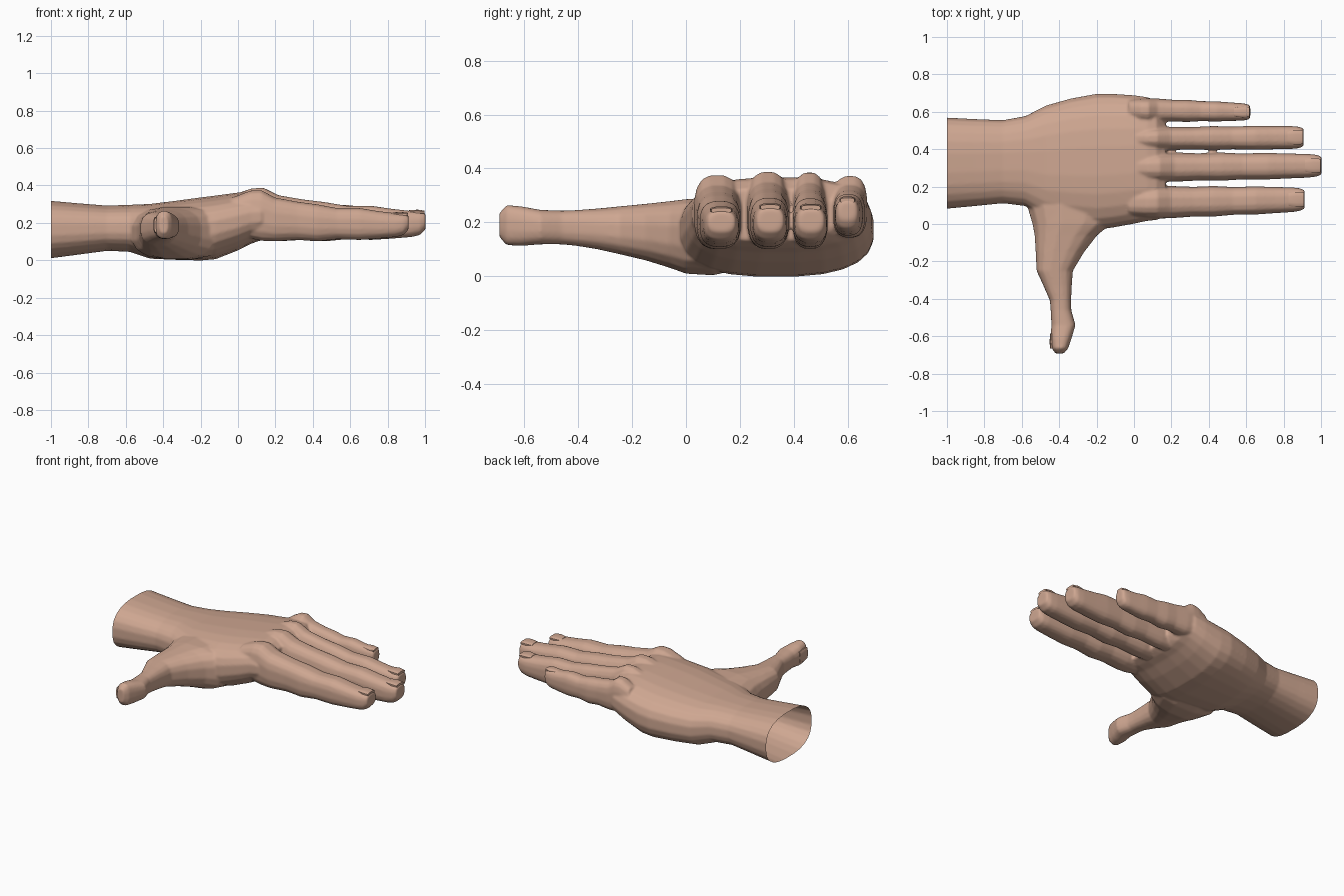
import bpy, bmesh, math

if "Cube" in bpy.data.objects:
    bpy.data.objects.remove(bpy.data.objects["Cube"])

skin = bpy.data.materials.new("skin")
skin.diffuse_color = (0.62, 0.385, 0.285, 1)
skin.use_nodes = True
skin.node_tree.nodes["Principled BSDF"].inputs["Base Color"].default_value = skin.diffuse_color


def loft(bm, sections, axis="x", sides=16, power=2.6):
    """Skin rounded-box rings; each section is (t, side_min, side_max, z_min, z_max)."""
    rings = []
    for t, a0, a1, z0, z1 in sections:
        ring = []
        for i in range(sides):
            ang = 2 * math.pi * (i + 0.5) / sides
            c, s = math.cos(ang), math.sin(ang)
            a = (a0 + a1) / 2 + (a1 - a0) / 2 * math.copysign(abs(c) ** (2 / power), c)
            z = (z0 + z1) / 2 + (z1 - z0) / 2 * math.copysign(abs(s) ** (2 / power), s)
            ring.append(bm.verts.new((t, a, z) if axis == "x" else (a, t, z)))
        rings.append(ring)
    for r0, r1 in zip(rings, rings[1:]):
        for i in range(sides):
            j = (i + 1) % sides
            bm.faces.new((r0[i], r0[j], r1[j], r1[i]))
    bm.faces.new(rings[0])
    bm.faces.new(rings[-1])


def make_object(name, bm):
    bmesh.ops.recalc_face_normals(bm, faces=bm.faces[:])
    mesh = bpy.data.meshes.new(name)
    bm.to_mesh(mesh)
    bm.free()
    mesh.materials.append(skin)
    obj = bpy.data.objects.new(name, mesh)
    bpy.context.collection.objects.link(obj)
    bpy.ops.object.select_all(action="DESELECT")
    obj.select_set(True)
    bpy.context.view_layer.objects.active = obj
    return obj


hand = bmesh.new()

# wrist and palm
loft(hand, [
    (-1.04, 0.077, 0.572, 0.005, 0.322),
    (-0.85, 0.095, 0.562, 0.03, 0.305),
    (-0.70, 0.11, 0.556, 0.05, 0.293),
    (-0.58, 0.095, 0.578, 0.045, 0.297),
    (-0.47, 0.02, 0.635, 0.008, 0.302),
    (-0.34, -0.01, 0.672, 0.002, 0.318),
    (-0.20, -0.03, 0.698, -0.002, 0.337),
    (-0.12, -0.022, 0.698, 0.005, 0.347),
    (0.00, 0.00, 0.69, 0.052, 0.363),
    (0.07, 0.015, 0.68, 0.088, 0.368),
    (0.12, 0.02, 0.66, 0.105, 0.36),
    (0.17, 0.04, 0.56, 0.13, 0.325),
], sides=24)

# thumb
loft(hand, [
    (0.22, -0.52, -0.10, 0.03, 0.28),
    (0.10, -0.575, -0.06, 0.002, 0.29),
    (0.00, -0.545, -0.12, 0.008, 0.288),
    (-0.06, -0.533, -0.195, 0.03, 0.28),
    (-0.15, -0.527, -0.265, 0.058, 0.27),
    (-0.25, -0.522, -0.326, 0.082, 0.26),
    (-0.33, -0.485, -0.332, 0.1, 0.252),
    (-0.41, -0.45, -0.336, 0.113, 0.246),
    (-0.46, -0.446, -0.335, 0.118, 0.244),
    (-0.54, -0.442, -0.312, 0.118, 0.247),
    (-0.61, -0.447, -0.333, 0.112, 0.26),
    (-0.665, -0.44, -0.352, 0.115, 0.265),
    (-0.692, -0.42, -0.375, 0.145, 0.235),
], axis="y")

# fingers: shared profile of (fraction of length, width scale, z_min, z_max)
PROFILE = [
    (-0.16, 0.75, 0.15, 0.345), (-0.04, 0.92, 0.115, 0.382), (0.03, 0.97, 0.103, 0.385),
    (0.12, 1.00, 0.100, 0.345), (0.27, 0.96, 0.108, 0.322), (0.40, 1.03, 0.100, 0.308),
    (0.53, 0.97, 0.112, 0.288), (0.68, 1.03, 0.108, 0.288), (0.80, 1.00, 0.115, 0.272),
    (0.92, 0.98, 0.124, 0.260), (0.97, 0.92, 0.135, 0.257), (1.003, 0.76, 0.165, 0.250),
]
# x base, x tip, y range at base, y range at tip, lift of base bottom, of top
FINGERS = {
    "index": (0.10, 0.91, 0.025, 0.205, 0.065, 0.197, 0.0, -0.008),
    "middle": (0.11, 1.00, 0.222, 0.383, 0.248, 0.376, 0.0, 0.004),
    "ring": (0.10, 0.905, 0.394, 0.520, 0.400, 0.526, 0.0, 0.002),
    "little": (0.06, 0.62, 0.543, 0.675, 0.552, 0.645, 0.042, -0.012),
}
for name, (x0, x1, b0, b1, e0, e1, low, top) in FINGERS.items():
    rings = []
    for t, w, z0, z1 in PROFILE:
        lo, hi = b0 + (e0 - b0) * t, b1 + (e1 - b1) * t
        mid, half = (lo + hi) / 2, (hi - lo) / 2 * w
        rise = 0.045 * max(t, 0) if name == "little" else 0
        rings.append((x0 + (x1 - x0) * t, mid - half, mid + half, z0 + low, z1 + top + rise))
    loft(hand, rings, sides=16, power=2.7)

    # fingernail
    nail = bmesh.new()
    zt = rings[-3][4]
    mid, half = (e0 + e1) / 2, (e1 - e0) * 0.32
    loft(nail, [(x1 - 0.085, mid - half * 0.8, mid + half * 0.8, zt - 0.02, zt + 0.004),
                (x1 - 0.04, mid - half, mid + half, zt - 0.02, zt + 0.007),
                (x1 - 0.002, mid - half * 0.9, mid + half * 0.9, zt - 0.018, zt + 0.002)],
         sides=12, power=3)
    make_object(name + "_nail", nail)
    bpy.ops.object.shade_smooth_by_angle(angle=math.radians(45))

# thumbnail, on the wrist-facing side
nail = bmesh.new()
loft(nail, [(-0.585, -0.448, -0.43, 0.15, 0.225), (-0.63, -0.452, -0.43, 0.145, 0.232),
            (-0.665, -0.449, -0.43, 0.15, 0.227)], axis="y", sides=12, power=3)
make_object("thumb_nail", nail)
bpy.ops.object.shade_smooth_by_angle(angle=math.radians(45))

# fuse the parts into one skin
body = make_object("hand", hand)
fuse = body.modifiers.new("fuse", "REMESH")
fuse.mode = "VOXEL"
fuse.voxel_size = 0.0075
soften = body.modifiers.new("soften", "SMOOTH")
soften.factor = 0.5
soften.iterations = 6
for m in ("fuse", "soften"):
    bpy.ops.object.modifier_apply(modifier=m)

# cut the wrist open
bm = bmesh.new()
bm.from_mesh(body.data)
bmesh.ops.bisect_plane(bm, geom=bm.verts[:] + bm.edges[:] + bm.faces[:],
                       plane_co=(-1, 0, 0), plane_no=(1, 0, 0), clear_inner=True)
for f in bm.faces:
    f.material_index = 0
bm.to_mesh(body.data)
bm.free()
if not body.data.materials:
    body.data.materials.append(skin)
bpy.ops.object.shade_smooth_by_angle(angle=math.radians(60))
